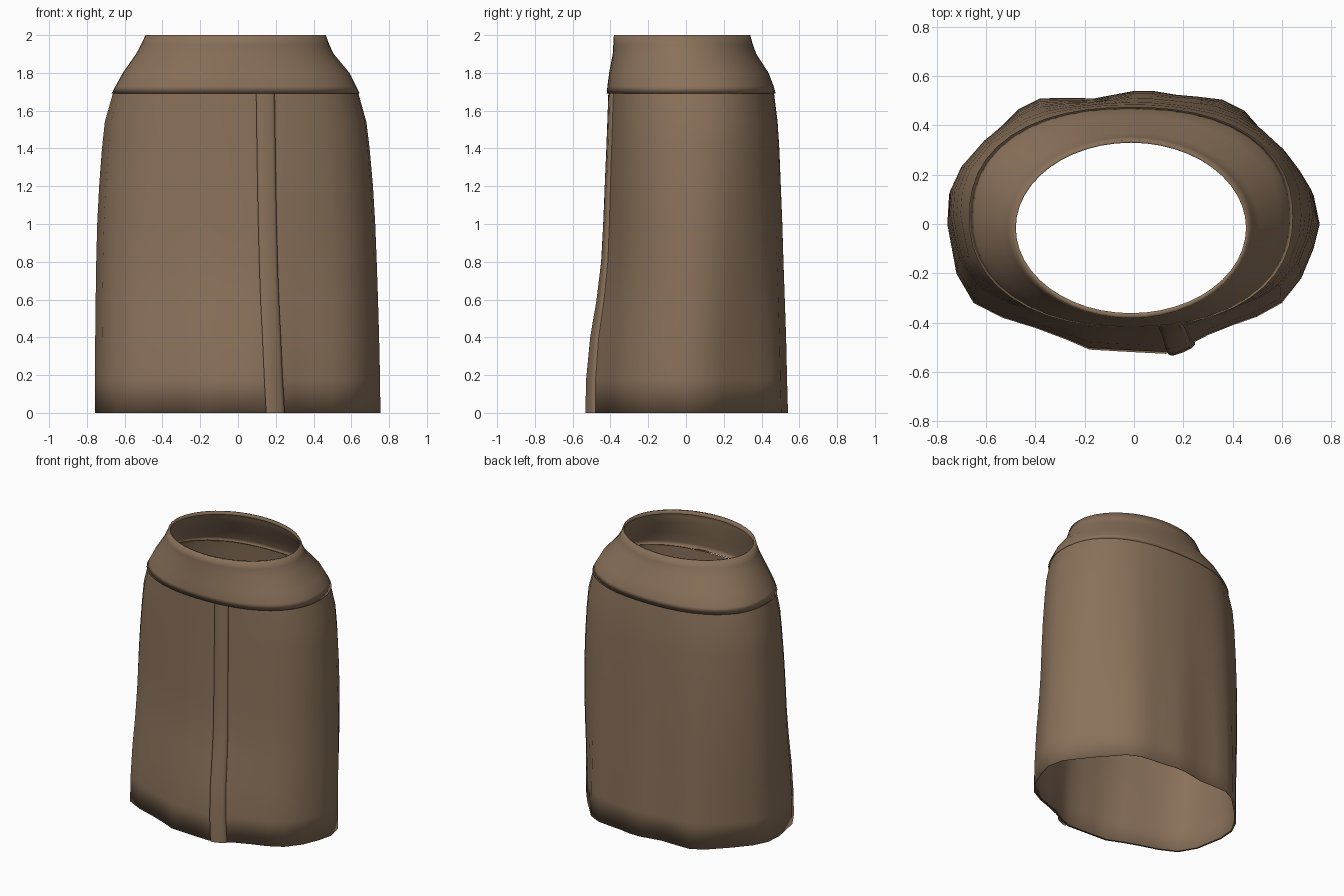
import bpy, bmesh, math

if "Cube" in bpy.data.objects:
    bpy.data.objects.remove(bpy.data.objects["Cube"])

brown = bpy.data.materials.new("brown cloth")
brown.diffuse_color = (0.252, 0.165, 0.102, 1)
brown.use_nodes = True
brown.node_tree.nodes["Principled BSDF"].inputs["Base Color"].default_value = brown.diffuse_color


def make_object(name, rows, closed):
    """Loft rows of points into a smooth surface."""
    bm = bmesh.new()
    vr = [[bm.verts.new(p) for p in r] for r in rows]
    n = len(rows[0])
    for a, b in zip(vr, vr[1:]):
        for i in range(n if closed else n - 1):
            j = (i + 1) % n
            bm.faces.new((a[i], a[j], b[j], b[i]))
    for f in bm.faces:
        f.smooth = True
    me = bpy.data.meshes.new(name)
    bm.to_mesh(me)
    bm.free()
    me.materials.append(brown)
    ob = bpy.data.objects.new(name, me)
    bpy.context.collection.objects.link(ob)
    return ob


def oval(a, n_back, n_front):
    """Unit superellipse with separate squareness at the back and front."""
    c, s = math.cos(a), math.sin(a)
    n = n_back if s > 0 else n_front
    r = (abs(c) ** n + abs(s) ** n) ** (-1 / n)
    return c * r, s * r


def place(u, level):
    """Scale a unit point to the level's extents (left, right, front, back)."""
    z, x0, x1, y0, y1 = level[:5]
    yc = (y0 + y1) / 2
    return ((x0 + x1) / 2 + u[0] * (x1 - x0) / 2, yc + u[1] * (y1 - y0) / 2, z)


# Wavy hem outline, counter-clockwise from the right side
hem = [(.755, 0), (.73, .12), (.67, .2), (.6, .29), (.52, .38), (.45, .46), (.36, .505),
       (.26, .517), (.17, .525), (.08, .54), (0, .54), (-.08, .525), (-.16, .51), (-.27, .512),
       (-.38, .51), (-.47, .465), (-.6, .335), (-.7, .22), (-.75, .12), (-.757, 0),
       (-.72, -.2), (-.65, -.32), (-.53, -.38), (-.4, -.42), (-.28, -.465), (-.18, -.508),
       (-.08, -.514), (.03, -.52), (.13, -.525), (.21, -.497), (.3, -.45), (.4, -.41),
       (.5, -.375), (.6, -.32), (.68, -.22), (.73, -.1)]
unit_hem = [(x / .756, (y - .0075) / .5325) for x, y in hem]

# z, left, right, front, back, share of hem waviness
levels = [(0, -.745, .743, -.513, .528, 1), (0, -.757, .755, -.527, .54, 1),
          (.18, -.757, .753, -.519, .535, .95), (.4, -.755, .748, -.495, .53, .85),
          (.6, -.753, .742, -.459, .523, .7), (.8, -.75, .735, -.434, .516, .55),
          (1, -.745, .727, -.423, .51, .42), (1.2, -.735, .715, -.415, .502, .3),
          (1.4, -.72, .697, -.407, .494, .18), (1.54, -.705, .68, -.402, .485, .1),
          (1.7, -.66, .635, -.397, .465, 0)]
body = []
for lv in levels:
    row = []
    for u in unit_hem:
        o = oval(math.atan2(u[1], u[0]), 2.32, 2.35)
        w = lv[5]
        row.append(place((u[0] * w + o[0] * (1 - w), u[1] * w + o[1] * (1 - w)), lv))
    body.append(row)
make_object("skirt_body", body, True)

# Waist yoke with a tucked lower edge and a thin folded rim
yoke_levels = [(1.705, -.657, .632, -.394, .462, 2.32, 2.3),
               (1.69, -.67, .645, -.42, .475, 2.32, 2.25),
               (1.73, -.648, .625, -.416, .464, 2.3, 2.25),
               (1.8, -.61, .59, -.407, .437, 2.22, 2.15), (1.9, -.54, .507, -.388, .372, 2.05, 2.05),
               (1.95, -.513, .483, -.385, .354, 2, 2), (2, -.49, .465, -.382, .34, 2, 2),
               (2, -.48, .455, -.362, .33, 2, 2), (1.975, -.483, .458, -.364, .333, 2, 2)]
yoke = [[place(oval(2 * math.pi * i / 48, lv[5], lv[6]), lv) for i in range(48)]
        for lv in yoke_levels]
make_object("waist_yoke", yoke, True)


def front_y(row, x):
    """Depth of the body's front at x on one ring."""
    for a, b in zip(row, row[1:]):
        if a[1] < 0 and b[1] < 0 and a[0] <= x <= b[0]:
            return a[1] + (b[1] - a[1]) * (x - a[0]) / (b[0] - a[0])
    return 0


# Raised seam strip running down the front
centres = [.198, .188, .178, .168, .161, .156, .152, .149, .147, .145]
strip = []
for row, cx in zip(body[1:], centres):
    z = row[0][2]
    pts = []
    for dx, lift in ((-.049, .001), (-.049, .013), (-.035, .018), (0, .019),
                     (.035, .018), (.049, .013), (.049, .001)):
        pts.append((cx + dx, front_y(row, cx + dx) - lift, z))
    strip.append(pts)
make_object("front_strip", strip, False)
